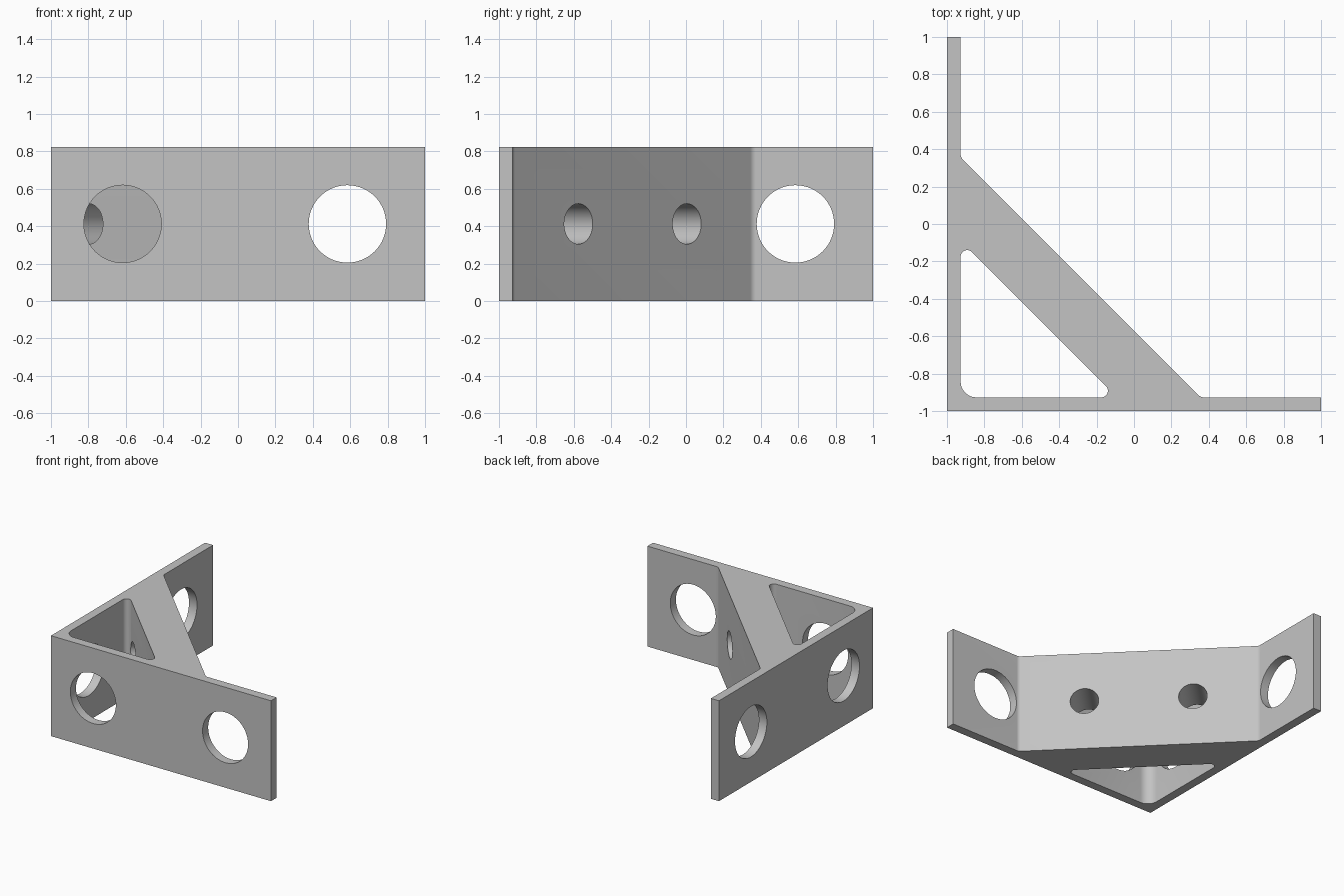
import bpy, bmesh
from math import pi, sin, cos, tan
from mathutils import Vector, Matrix

cube = bpy.data.objects.get("Cube")
if cube:
    bpy.data.objects.remove(cube, do_unlink=True)

HEIGHT = 0.825
MID = HEIGHT / 2
INNER = -0.927      # inner face of both flanges
OUT_SUM = -0.57     # x + y on the outer face of the diagonal web
IN_SUM = -1.017     # x + y on the pocket side of the web

grey = bpy.data.materials.new("light grey")
grey.use_nodes = True
grey.diffuse_color = (0.55, 0.55, 0.55, 1)
grey.node_tree.nodes["Principled BSDF"].inputs["Base Color"].default_value = (0.55, 0.55, 0.55, 1)


def rounded(corners, steps=10):
    """Outline from (x, y, fillet radius) corners."""
    pts = []
    n = len(corners)
    for i, (x, y, r) in enumerate(corners):
        p = Vector((x, y))
        if r == 0:
            pts.append(p)
            continue
        a = (Vector(corners[i - 1][:2]) - p).normalized()
        b = (Vector(corners[(i + 1) % n][:2]) - p).normalized()
        half = a.angle(b) / 2
        centre = p + (a + b).normalized() * (r / sin(half))
        start = p + a * (r / tan(half)) - centre
        end = p + b * (r / tan(half)) - centre
        sweep = pi - 2 * half
        for k in range(steps + 1):
            t = k / steps
            v = (start * sin((1 - t) * sweep) + end * sin(t * sweep)) / sin(sweep)
            pts.append(centre + v)
    return pts


def make_object(name, bm):
    bmesh.ops.recalc_face_normals(bm, faces=bm.faces)
    mesh = bpy.data.meshes.new(name)
    bm.to_mesh(mesh)
    bm.free()
    mesh.materials.append(grey)
    obj = bpy.data.objects.new(name, mesh)
    bpy.context.collection.objects.link(obj)
    return obj


def prism(name, outline, z0, z1):
    bm = bmesh.new()
    face = bm.faces.new([bm.verts.new((p.x, p.y, z0)) for p in outline])
    top = bmesh.ops.extrude_face_region(bm, geom=[face])["geom"]
    verts = [g for g in top if isinstance(g, bmesh.types.BMVert)]
    bmesh.ops.translate(bm, verts=verts, vec=(0, 0, z1 - z0))
    return make_object(name, bm)


def rod(name, start, end, radius):
    """Cylinder between two points at mid height."""
    a, b = Vector((*start, MID)), Vector((*end, MID))
    turn = (b - a).to_track_quat('Z', 'Y').to_matrix().to_4x4()
    bm = bmesh.new()
    bmesh.ops.create_cone(bm, cap_ends=True, segments=64, radius1=radius, radius2=radius,
                          depth=(b - a).length, matrix=Matrix.Translation((a + b) / 2) @ turn)
    return make_object(name, bm)


# Solid bracket: two thin flanges joined by a diagonal web
bend = OUT_SUM - INNER
bracket = prism("bracket", rounded([
    (-1, -1, 0), (1, -1, 0), (1, INNER, 0), (bend, INNER, 0.04),
    (INNER, bend, 0.04), (INNER, 1, 0), (-1, 1, 0)]), 0, HEIGHT)

# Triangular pocket behind the web
tip = IN_SUM - INNER
cutters = [prism("pocket_cutter", rounded([
    (INNER, INNER, 0.085), (tip, INNER, 0.035), (INNER, tip, 0.035)]), -0.1, HEIGHT + 0.1)]

# Large holes through each flange
for c in (-0.617, 0.585):
    cutters.append(rod("front_flange_hole_cutter", (c, -1.1), (c, -0.9), 0.207))
    cutters.append(rod("side_flange_hole_cutter", (-1.1, c), (-0.9, c), 0.207))

# Small holes square through the web
depth = (OUT_SUM - IN_SUM) / 2 + 0.02
for x in (-0.575, 0.005):
    y = OUT_SUM - x
    cutters.append(rod("web_hole_cutter", (x + 0.1, y + 0.1), (x - depth, y - depth), 0.108))

for cutter in cutters:
    mod = bracket.modifiers.new(cutter.name, 'BOOLEAN')
    mod.operation = 'DIFFERENCE'
    mod.solver = 'EXACT'
    mod.object = cutter

# Bake the cuts and drop the cutters
bpy.context.view_layer.update()
graph = bpy.context.evaluated_depsgraph_get()
result = bpy.data.meshes.new_from_object(bracket.evaluated_get(graph))
bracket.modifiers.clear()
bracket.data = result
for cutter in cutters:
    bpy.data.objects.remove(cutter, do_unlink=True)

bpy.ops.object.select_all(action='DESELECT')
bracket.select_set(True)
bpy.context.view_layer.objects.active = bracket
bpy.ops.object.shade_smooth_by_angle(angle=pi / 6)
